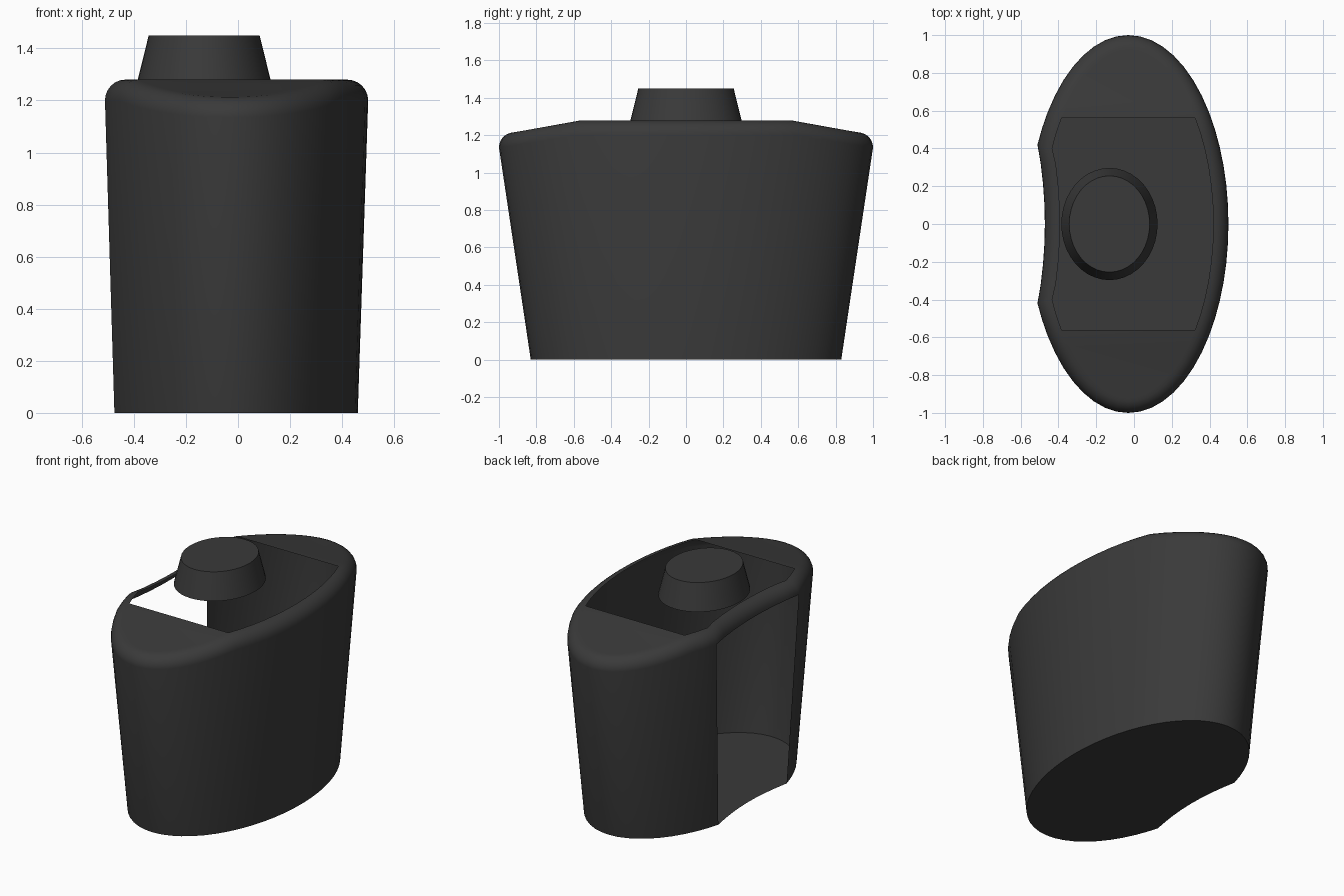
import bpy, bmesh
from math import sin, cos, pi, asin, hypot

if "Cube" in bpy.data.objects:
    bpy.data.objects.remove(bpy.data.objects["Cube"])

# One dark plastic colour
charcoal = bpy.data.materials.new("charcoal plastic")
charcoal.use_nodes = True
COLOUR = (0.042, 0.042, 0.042, 1)
charcoal.diffuse_color = COLOUR
charcoal.node_tree.nodes["Principled BSDF"].inputs["Base Color"].default_value = COLOUR

CENTRE_X = -0.03
FILLET = 0.08
DECK_Y = 0.56       # the open middle ends here
NOTCH_Y = 0.42      # half length of the hollowed side


def make_object(name, bm):
    mesh = bpy.data.meshes.new(name)
    bm.to_mesh(mesh)
    bm.free()
    obj = bpy.data.objects.new(name, mesh)
    bpy.context.collection.objects.link(obj)
    mesh.materials.append(charcoal)
    bpy.ops.object.select_all(action="DESELECT")
    obj.select_set(True)
    bpy.context.view_layer.objects.active = obj
    bpy.ops.object.shade_smooth_by_angle(angle=pi / 6)
    return obj


def span(start, end, count):
    return [start + (end - start) * i / count for i in range(count)]


def top_height(y):
    return 1.28 - 0.18 * max(0, abs(y) - DECK_Y)


# Outline columns: rim point, outward direction and foot point
deck_t, notch_t = asin(0.59), pi - asin(NOTCH_Y)
half = (span(0, deck_t, 6) + span(deck_t, pi / 2, 8)
        + span(pi / 2, pi - deck_t, 8) + span(pi - deck_t, notch_t, 2) + [notch_t])
columns = []


def oval_column(t):
    nx, ny = cos(t) / 0.53, sin(t)
    n = hypot(nx, ny)
    columns.append(((CENTRE_X + 0.53 * cos(t), sin(t)), (nx / n, ny / n),
                    (CENTRE_X + 0.49 * cos(t), 0.83 * sin(t))))


for t in half:
    oval_column(t)
notch_start = len(columns) - 1
for y in span(NOTCH_Y, -NOTCH_Y, 8)[1:]:
    bulge = 0.038 * (y / NOTCH_Y) ** 2
    columns.append(((-0.472 - bulge, y), (-1, 0), (-0.438 - bulge, 0.83 * y)))
notch_end = len(columns)
for t in reversed(half[1:]):
    oval_column(-t)

# Body: tapered wall, rounded rim, floor and two sloping end decks
bm = bmesh.new()
STEPS = 6
rings = [[bm.verts.new((*foot, 0)) for _, _, foot in columns]]
for s in range(STEPS + 1):
    a = s / STEPS * pi / 2
    ring = []
    for (x, y), (nx, ny), _ in columns:
        inset = FILLET * (1 - cos(a))
        top = top_height(y - FILLET * ny)
        ring.append(bm.verts.new((x - nx * inset, y - ny * inset,
                                  top - FILLET * (1 - sin(a)))))
    rings.append(ring)

count = len(columns)
for r in range(len(rings) - 1):
    for i in range(count):
        if r == 0 and notch_start <= i < notch_end:
            continue            # the hollowed side stays open under the rim
        j = (i + 1) % count
        bm.faces.new((rings[r][i], rings[r][j], rings[r + 1][j], rings[r + 1][i]))
bm.faces.new(list(reversed(rings[0])))
for side in (1, -1):
    bm.faces.new([v for v in rings[-1] if v.co.y * side > DECK_Y - 0.006])
make_object("body_shell", bm)

# Neck: tapered oval plug, open underneath
bm = bmesh.new()
SIDES = 40
lower, upper = [[bm.verts.new((-0.13 + rx * cos(2 * pi * i / SIDES),
                               ry * sin(2 * pi * i / SIDES), z)) for i in range(SIDES)]
                for rx, ry, z in ((0.255, 0.297, 1.28), (0.213, 0.255, 1.45))]
for i in range(SIDES):
    j = (i + 1) % SIDES
    bm.faces.new((lower[i], lower[j], upper[j], upper[i]))
bm.faces.new(upper)
make_object("neck_plug", bm)
